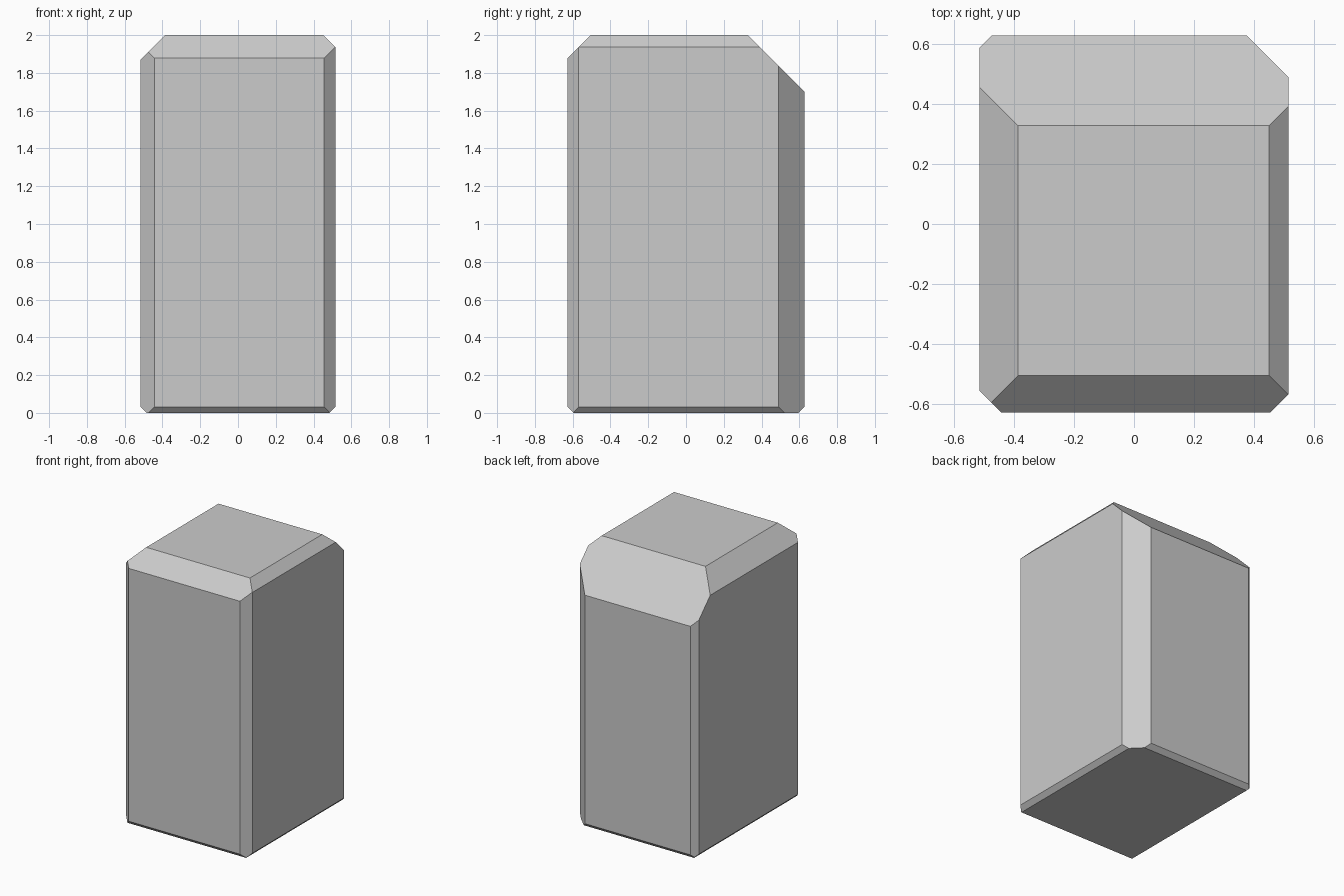
import bpy, bmesh
from mathutils import Vector

if "Cube" in bpy.data.objects:
    bpy.data.objects.remove(bpy.data.objects["Cube"])

HX, HY, H = 0.515, 0.628, 2.0

# Chamfers: (outward edge direction, 45-degree cut width)
CHAMFERS = [
    # top edges
    ((0, 1, 1), 0.30), ((0, -1, 1), 0.122), ((-1, 0, 1), 0.128), ((1, 0, 1), 0.064),
    # upright edges
    ((-1, 1, 0), 0.040), ((1, 1, 0), 0.138), ((-1, -1, 0), 0.072), ((1, -1, 0), 0.060),
    # bottom edges
    ((0, 1, -1), 0.032), ((0, -1, -1), 0.032), ((-1, 0, -1), 0.032), ((1, 0, -1), 0.032),
]

# Plain block standing on the ground
bm = bmesh.new()
bmesh.ops.create_cube(bm, size=1)
for v in bm.verts:
    v.co = (v.co.x * 2 * HX, v.co.y * 2 * HY, (v.co.z + 0.5) * H)


def chamfer(direction, width):
    """Slice one edge off the block and cap the cut."""
    n = Vector(direction)
    corner = Vector((n.x * HX, n.y * HY, H / 2 + n.z * H / 2))
    point = corner - n * (width / 2)
    geom = bm.verts[:] + bm.edges[:] + bm.faces[:]
    bmesh.ops.bisect_plane(bm, geom=geom, dist=1e-6, plane_co=point,
                           plane_no=n.normalized(), clear_outer=True)
    rim = [e for e in bm.edges if e.is_boundary]
    bmesh.ops.edgeloop_fill(bm, edges=rim)


for direction, width in CHAMFERS:
    chamfer(direction, width)

bmesh.ops.recalc_face_normals(bm, faces=bm.faces[:])
mesh = bpy.data.meshes.new("chamfered_block")
bm.to_mesh(mesh)
bm.free()
bpy.context.collection.objects.link(bpy.data.objects.new("chamfered_block", mesh))
